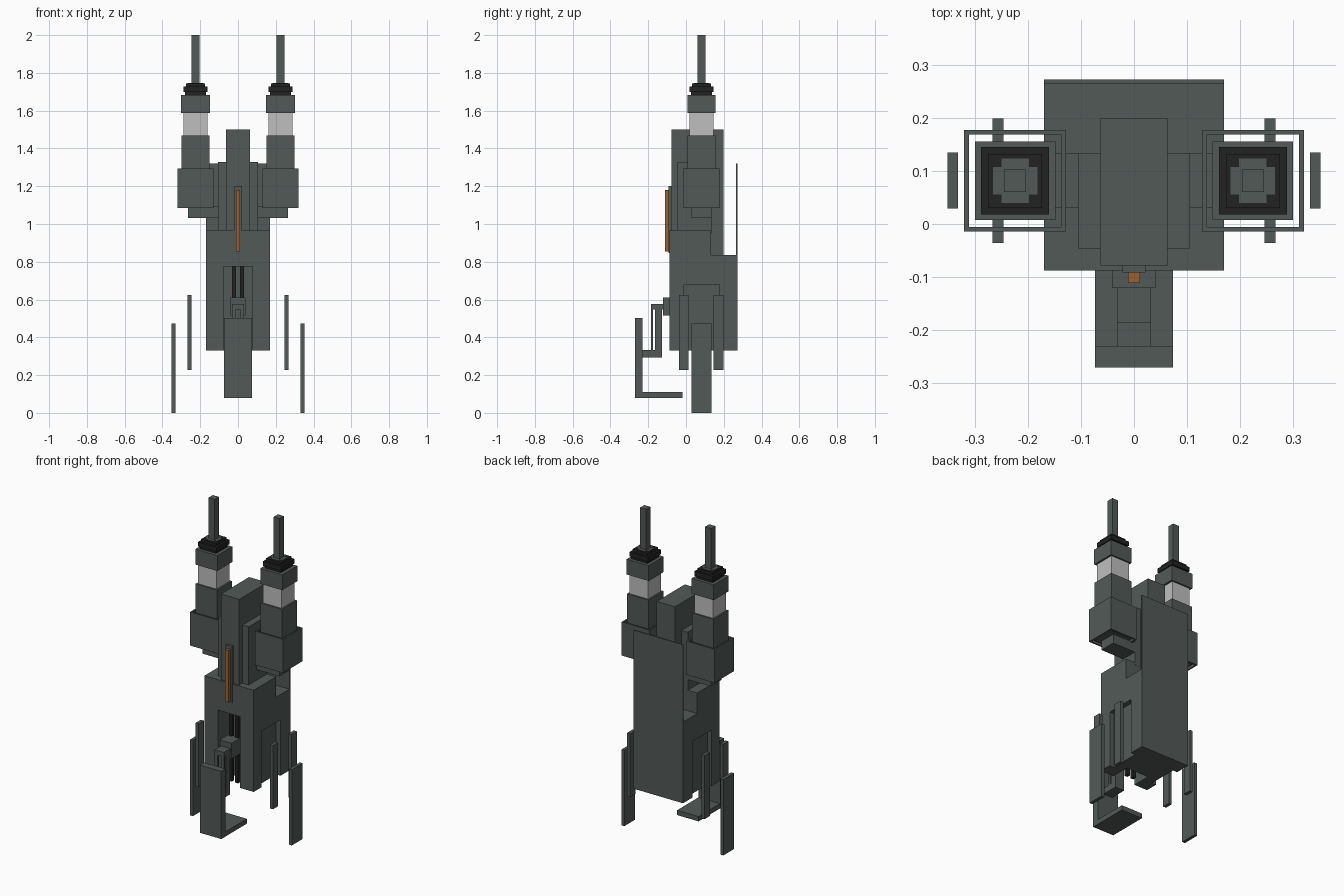
import bpy

cube = bpy.data.objects.get("Cube")
if cube:
    bpy.data.objects.remove(cube, do_unlink=True)


def material(name, rgb):
    m = bpy.data.materials.new(name)
    m.use_nodes = True
    m.diffuse_color = (*rgb, 1)
    m.node_tree.nodes["Principled BSDF"].inputs["Base Color"].default_value = (*rgb, 1)
    return m


GREY = material("dark_green_grey", (0.085, 0.102, 0.095))
LIGHT = material("light_grey", (0.52, 0.52, 0.52))
BLACK = material("black", (0.016, 0.016, 0.016))
ORANGE = material("burnt_orange", (0.31, 0.125, 0.035))


def box(name, x, y, z, mat=GREY):
    """Box given by its (min, max) range on each axis."""
    v = [(a, b, c) for a in x for b in y for c in z]
    f = [(0, 1, 3, 2), (4, 6, 7, 5), (0, 4, 5, 1), (2, 3, 7, 6), (0, 2, 6, 4), (1, 5, 7, 3)]
    me = bpy.data.meshes.new(name)
    me.from_pydata(v, [], f)
    me.materials.append(mat)
    ob = bpy.data.objects.new(name, me)
    bpy.context.scene.collection.objects.link(ob)
    return ob


def centred(name, w, y, z, mat=GREY):
    return box(name, (-w, w), y, z, mat)


def pair(name, x, y, z, mat=GREY):
    """The same box on the left (+x) and the right (-x)."""
    return [box("left_" + name, x, y, z, mat),
            box("right_" + name, (-x[1], -x[0]), y, z, mat)]


def cut(ob, cutters):
    """Subtract the cutters, bake the result and remove them."""
    for c in cutters:
        m = ob.modifiers.new("cut", 'BOOLEAN')
        m.operation, m.solver, m.object = 'DIFFERENCE', 'EXACT', c
        c.hide_render = True
    bpy.context.view_layer.update()
    dg = bpy.context.evaluated_depsgraph_get()
    me = bpy.data.meshes.new_from_object(ob.evaluated_get(dg))
    ob.modifiers.clear()
    ob.data = me
    for c in cutters:
        bpy.data.objects.remove(c, do_unlink=True)


# Lower hull: stepped block with a front bay and a recess in each side
hull = centred("hull", 0.17, (-0.088, 0.265), (0.33, 0.965))
cut(hull, [centred("step_cutter", 0.3, (0.133, 0.4), (0.837, 1.2)),
           centred("bay_cutter", 0.077, (-0.2, 0.03), (0.2, 0.775)),
           *pair("recess_cutter", (0.14, 0.3), (-0.01, 0.177), (0.2, 0.68))])
centred("back_plate", 0.17, (0.265, 0.273), (0.33, 1.32))

# Central tower
centred("tower", 0.063, (-0.078, 0.199), (0.83, 1.5))
centred("tower_sides", 0.106, (-0.046, 0.134), (0.95, 1.328))
centred("stripe_backing", 0.022, (-0.092, -0.07), (0.847, 1.2))
centred("orange_stripe", 0.011, (-0.111, -0.08), (0.855, 1.18), ORANGE)

# Twin masts with square sleeves
CX, CY = 0.2245, 0.0815


def mast(name, w, d, z, mat=GREY):
    return pair(name, (CX - w, CX + w), (CY - d, CY + d), z, mat)


for sleeve in mast("sleeve", 0.096, 0.096, (1.085, 1.295)):
    side = 1 if sleeve.name.startswith("left") else -1
    xs = sorted((side * (CX - 0.087), side * (CX + 0.087)))
    cut(sleeve, [box("sleeve_cutter", xs, (CY - 0.087, CY + 0.087), (1.0, 1.4))])
pair("bracket", (0.10, 0.265), (0.03, 0.134), (1.032, 1.095))
mast("mast_base", 0.074, 0.074, (1.09, 1.468))
mast("mast_band", 0.064, 0.064, (1.468, 1.588), LIGHT)
mast("mast_collar", 0.076, 0.074, (1.588, 1.684))
mast("cap_lower", 0.055, 0.055, (1.684, 1.70), BLACK)
mast("cap_middle", 0.064, 0.064, (1.70, 1.728), BLACK)
mast("cap_upper", 0.051, 0.051, (1.728, 1.745), BLACK)
mast("cap_inlay_wide", 0.042, 0.026, (1.74, 1.747))
mast("cap_inlay_deep", 0.026, 0.042, (1.74, 1.7475))
mast("barrel", 0.021, 0.021, (1.74, 2.0))

# Free-standing side fins
pair("outer_fin", (0.332, 0.352), (0.029, 0.135), (0, 0.473))
pair("front_fin", (0.246, 0.267), (-0.036, 0.014), (0.228, 0.625))
pair("rear_fin", (0.246, 0.267), (0.146, 0.199), (0.228, 0.625))

# Rods and linkage in the front bay
pair("bay_rod", (0.011, 0.032), (-0.045, -0.022), (0.33, 0.775), BLACK)
centred("link_block", 0.041, (-0.121, -0.03), (0.515, 0.612))
centred("link_top", 0.032, (-0.186, -0.115), (0.548, 0.577))
pair("link_strut", (0.012, 0.032), (-0.186, -0.174), (0.33, 0.55))
centred("link_post", 0.032, (-0.163, -0.126), (0.292, 0.55))
centred("link_bar", 0.032, (-0.235, -0.126), (0.292, 0.332))

# Front leg plate and foot
centred("leg_plate", 0.074, (-0.271, -0.23), (0.08, 0.503))
centred("foot_plate", 0.074, (-0.232, -0.018), (0.08, 0.11))
